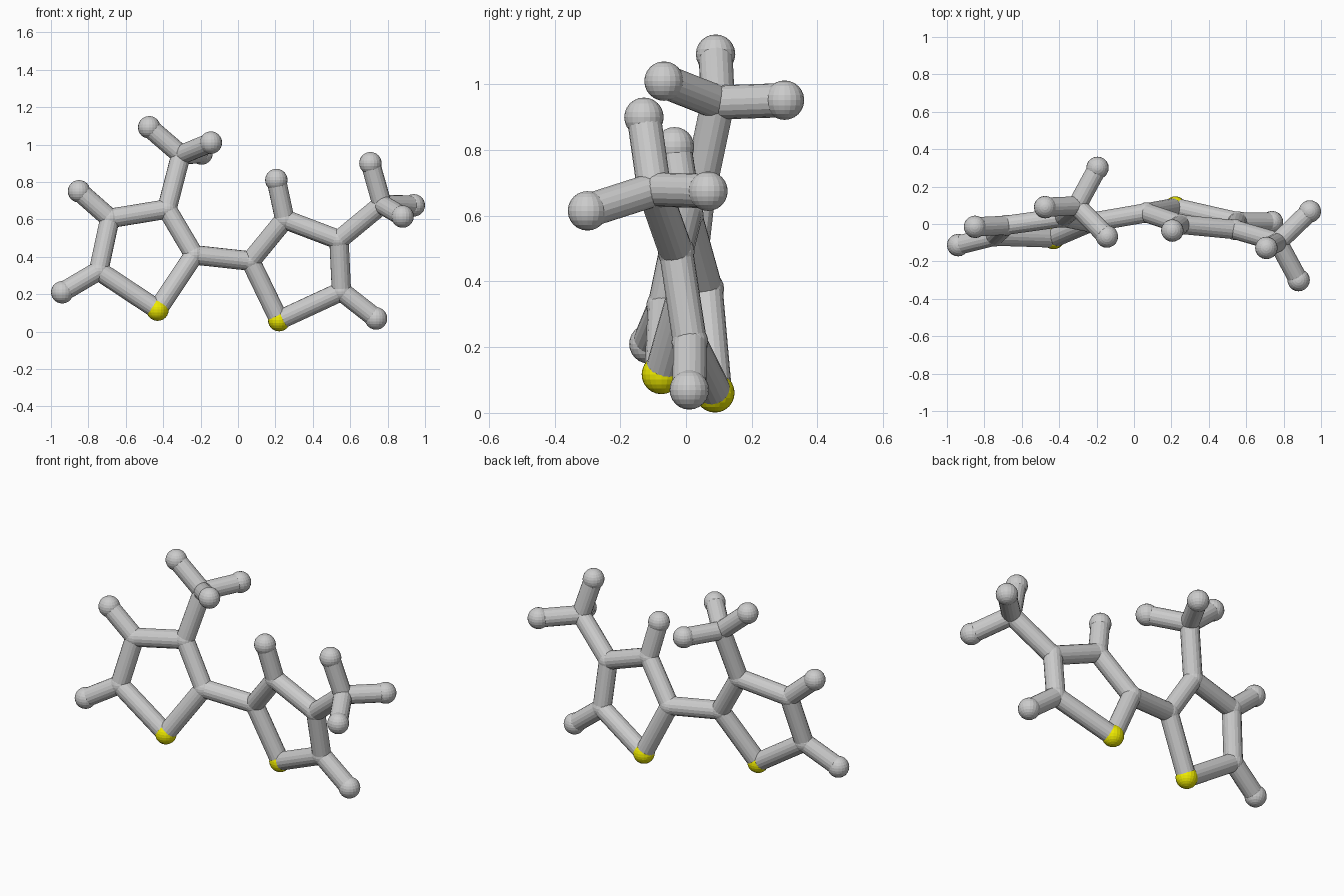
import bpy
from mathutils import Vector

if "Cube" in bpy.data.objects:
    bpy.data.objects.remove(bpy.data.objects["Cube"])

BALL, JOINT, ROD = 0.06, 0.056, 0.052

yellow = bpy.data.materials.new("yellow")
yellow.diffuse_color = (0.85, 0.82, 0.0, 1)
yellow.use_nodes = True
yellow.node_tree.nodes["Principled BSDF"].inputs["Base Color"].default_value = yellow.diffuse_color


def ball(name, p, r, mat=None):
    bpy.ops.mesh.primitive_uv_sphere_add(segments=20, ring_count=12, radius=r, location=p)
    ob = bpy.context.object
    ob.name = name
    if mat:
        ob.data.materials.append(mat)


def rod(name, a, b):
    a, b = Vector(a), Vector(b)
    d = b - a
    bpy.ops.mesh.primitive_cylinder_add(vertices=18, radius=ROD, depth=d.length, location=(a + b) / 2)
    ob = bpy.context.object
    ob.name = name
    ob.rotation_mode = 'QUATERNION'
    ob.rotation_quaternion = d.to_track_quat('Z', 'Y')


def unit(side, ring, arms, branch_at, hub, tips):
    # five-sided ring, first corner is the yellow ball
    for i, p in enumerate(ring):
        if i == 0:
            ball(side + "_yellow_ball", p, BALL, yellow)
        else:
            ball(f"{side}_ring_joint_{i}", p, JOINT)
        rod(f"{side}_ring_rod_{i}", p, ring[(i + 1) % 5])
    # short arms with end balls
    for i, p in arms.items():
        rod(f"{side}_arm_{i}", ring[i], p)
        ball(f"{side}_arm_ball_{i}", p, BALL)
    # three-pronged branch
    rod(side + "_branch", ring[branch_at], hub)
    ball(side + "_branch_joint", hub, JOINT)
    for i, p in enumerate(tips):
        rod(f"{side}_prong_{i}", hub, p)
        ball(f"{side}_prong_ball_{i}", p, BALL)


left = [(-.43, -.075, .117), (-.235, .008, .41), (-.38, .036, .655),
        (-.685, -.007, .605), (-.745, -.065, .325)]
right = [(.22, .088, .061), (.067, .06, .377), (.25, -.002, .60),
         (.54, -.03, .49), (.553, .012, .215)]

unit("left", left, {3: (-.85, -.015, .75), 4: (-.94, -.113, .21)}, 2,
     (-.305, .097, .945),
     [(-.475, .09, 1.092), (-.145, -.067, 1.01), (-.195, .30, .952)])
unit("right", right, {2: (.205, -.035, .81), 4: (.738, .01, .07)}, 3,
     (.77, -.097, .68),
     [(.708, -.128, .90), (.94, .067, .675), (.88, -.30, .615)])

# link between the rings
rod("centre_link", left[1], right[1])
